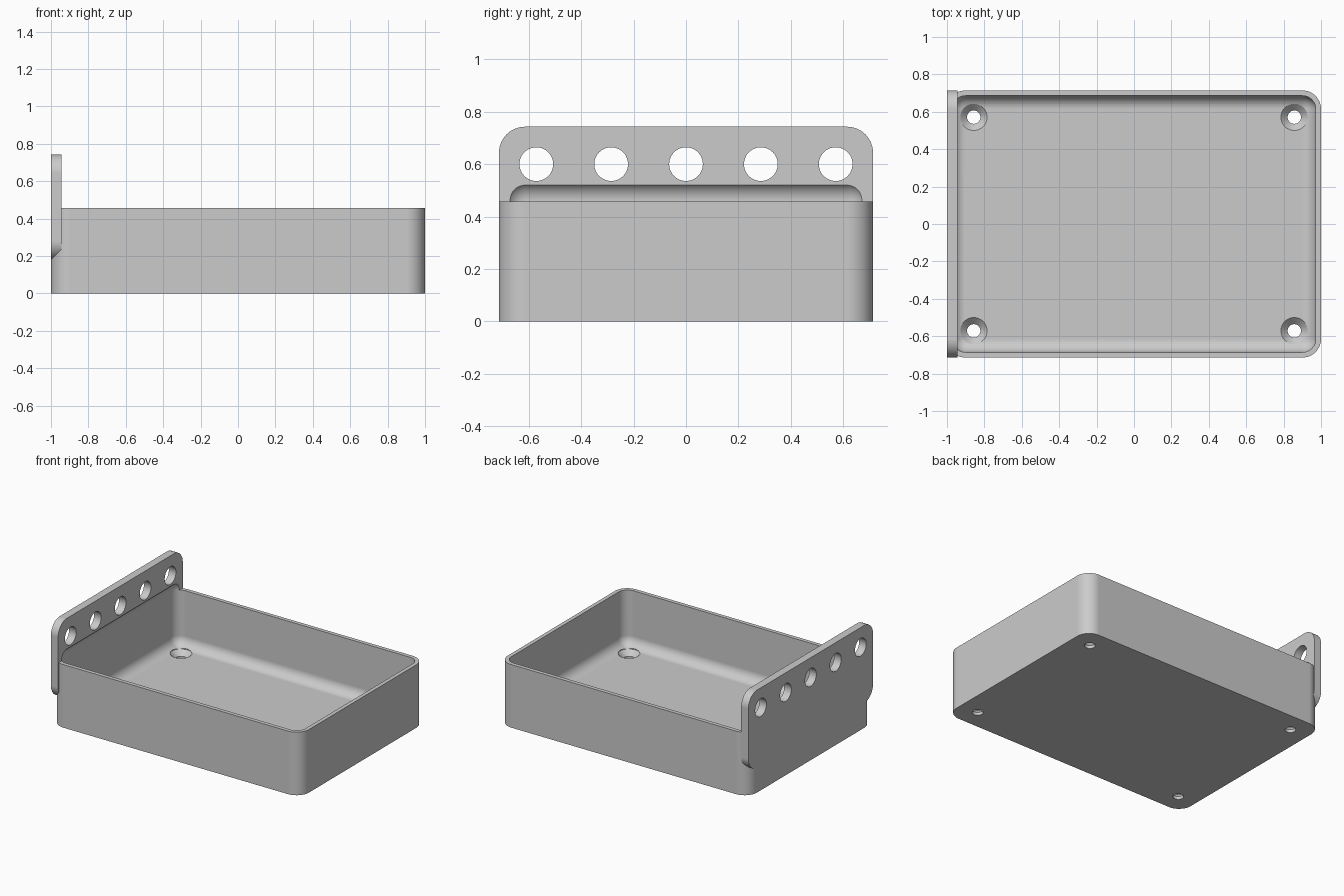
import bpy
import bmesh
import math
from mathutils import Vector, Matrix

cube = bpy.data.objects.get("Cube")
if cube:
    bpy.data.objects.remove(cube, do_unlink=True)

U = 1 / 35          # design unit: the tray is 70 x 50 units
SEGMENTS = 12       # steps per rounded quarter turn

grey = bpy.data.materials.new("plain grey")
grey.use_nodes = True
colour = (0.6, 0.6, 0.6, 1)
grey.diffuse_color = colour
grey.node_tree.nodes["Principled BSDF"].inputs["Base Color"].default_value = colour


def make_object(name, bm):
    mesh = bpy.data.meshes.new(name)
    bmesh.ops.recalc_face_normals(bm, faces=bm.faces)
    bm.to_mesh(mesh)
    bm.free()
    mesh.materials.append(grey)
    obj = bpy.data.objects.new(name, mesh)
    bpy.context.collection.objects.link(obj)
    return obj


def rounded_box(name, low, high, radius, axis=None):
    """Box in design units; rounds edges along one axis, or every edge."""
    low, high = Vector(low) * U, Vector(high) * U
    bm = bmesh.new()
    bmesh.ops.create_cube(bm, size=1)
    bmesh.ops.scale(bm, vec=high - low, verts=bm.verts)
    bmesh.ops.translate(bm, vec=(low + high) / 2, verts=bm.verts)
    edges = [e for e in bm.edges if axis is None or
             abs((e.verts[0].co - e.verts[1].co).normalized()[axis]) > 0.9]
    bmesh.ops.bevel(bm, geom=edges, offset=radius * U, segments=SEGMENTS,
                    profile=0.5, affect='EDGES')
    return make_object(name, bm)


def lathe_cutter(name, profile, location, along_x=False):
    """Closed solid of revolution from (radius, height) pairs."""
    bm = bmesh.new()
    steps = 48
    rings = []
    for r, z in profile:
        rings.append([bm.verts.new((r * math.cos(a), r * math.sin(a), z))
                      for a in (math.tau * i / steps for i in range(steps))])
    for a, b in zip(rings, rings[1:]):
        for i in range(steps):
            j = (i + 1) % steps
            bm.faces.new((a[i], a[j], b[j], b[i]))
    bm.faces.new(rings[0][::-1])
    bm.faces.new(rings[-1])
    if along_x:
        bm.transform(Matrix.Rotation(math.pi / 2, 4, 'Y'))
    bm.transform(Matrix.Translation(Vector(location) * U) @ Matrix.Scale(U, 4))
    return make_object(name, bm)


def combine(target, tool, operation):
    tool.hide_render = True
    mod = target.modifiers.new(operation.lower(), 'BOOLEAN')
    mod.operation = operation
    mod.solver = 'EXACT'
    mod.object = tool
    bpy.context.view_layer.objects.active = target
    bpy.ops.object.modifier_apply(modifier=mod.name)
    bpy.data.objects.remove(tool, do_unlink=True)


# Tray body with rounded upright corners
tray = rounded_box("tray_with_hanging_plate", (-35, -25, 0), (35, 25, 16), 3.5, axis=2)

# Hanging plate merged into the right-hand end
plate = rounded_box("hanging_plate", (-35, -25, 6.3), (-33, 25, 26), 3.5, axis=0)
combine(tray, plate, 'UNION')

# Hollow with rounded edges, reaching slightly up into the plate
hollow = rounded_box("hollow_cutter", (-34, -24, 2), (34, 24, 18.7), 2.5)
combine(tray, hollow, 'DIFFERENCE')

# Row of round holes in the plate
for i in range(-2, 3):
    hole = lathe_cutter("plate_hole_cutter", [(2.25, -3), (2.25, 3)],
                        (-34, i * 10, 21), along_x=True)
    combine(tray, hole, 'DIFFERENCE')

# Countersunk screw holes in the floor
screw_profile = [(1.25, -1), (1.25, 0.75), (2.5, 2), (2.5, 3)]
for x in (-30, 30):
    for y in (-20, 20):
        hole = lathe_cutter("screw_hole_cutter", screw_profile, (x, y, 0))
        combine(tray, hole, 'DIFFERENCE')

# Smooth roundings with crisp edges and flat walls
bpy.ops.object.select_all(action='DESELECT')
tray.select_set(True)
bpy.context.view_layer.objects.active = tray
bpy.ops.object.shade_smooth_by_angle(angle=math.radians(30))
weighted = tray.modifiers.new("flat_walls", 'WEIGHTED_NORMAL')
weighted.keep_sharp = True
